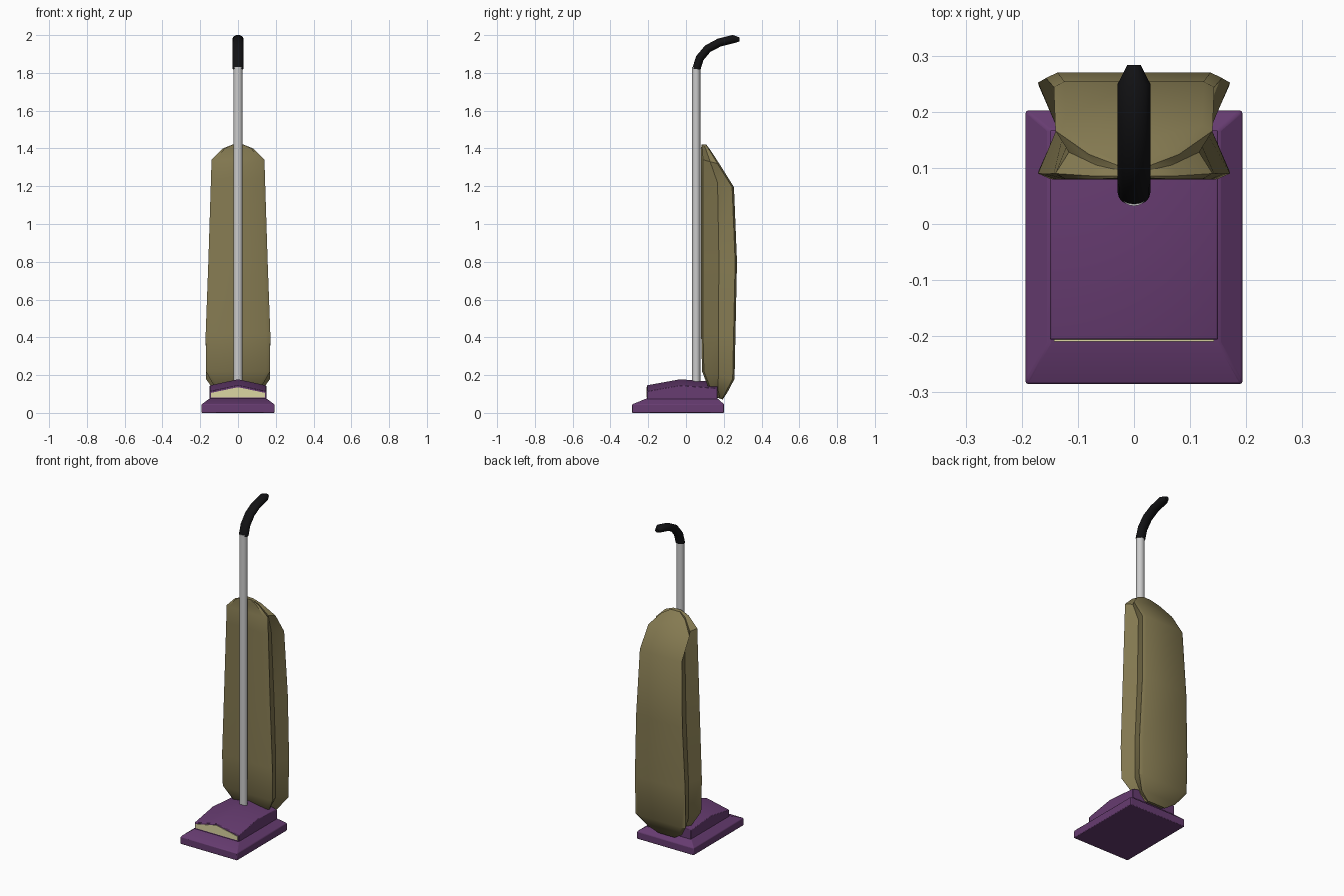
import bpy, math
from mathutils import Vector

if "Cube" in bpy.data.objects:
    bpy.data.objects.remove(bpy.data.objects["Cube"])


def material(name, r, g, b):
    m = bpy.data.materials.new(name)
    m.diffuse_color = (r, g, b, 1)
    m.use_nodes = True
    m.node_tree.nodes["Principled BSDF"].inputs["Base Color"].default_value = m.diffuse_color
    return m


purple = material("purple", 0.135, 0.045, 0.165)
khaki = material("khaki", 0.24, 0.20, 0.085)
cream = material("cream", 0.72, 0.68, 0.36)
black = material("black", 0.006, 0.006, 0.007)


def loft(name, rings, mat=None, smooth=30, bevel=0):
    """Skin closed rings of equal length and cap both ends."""
    n = len(rings[0])
    verts = [p for ring in rings for p in ring]
    faces = [(i * n + j, i * n + (j + 1) % n, (i + 1) * n + (j + 1) % n, (i + 1) * n + j)
             for i in range(len(rings) - 1) for j in range(n)]
    faces += [tuple(reversed(range(n))), tuple(range(len(verts) - n, len(verts)))]
    me = bpy.data.meshes.new(name)
    me.from_pydata(verts, [], faces)
    ob = bpy.data.objects.new(name, me)
    bpy.context.collection.objects.link(ob)
    bpy.ops.object.select_all(action='DESELECT')
    ob.select_set(True)
    bpy.context.view_layer.objects.active = ob
    bpy.ops.object.mode_set(mode='EDIT')
    bpy.ops.mesh.select_all(action='SELECT')
    bpy.ops.mesh.normals_make_consistent(inside=False)
    bpy.ops.object.mode_set(mode='OBJECT')
    if mat:
        me.materials.append(mat)
    if bevel:
        b = ob.modifiers.new("bevel", 'BEVEL')
        b.width, b.segments = bevel, 2
    if smooth:
        bpy.ops.object.shade_smooth_by_angle(angle=math.radians(smooth))
    return ob


def rect(w, y0, y1, z):
    return [(-w, y0, z), (w, y0, z), (w, y1, z), (-w, y1, z)]


# Floor plate with sloped shoulder
loft("base_plate", [rect(0.193, -0.285, 0.202, 0), rect(0.193, -0.285, 0.202, 0.045),
                    rect(0.152, -0.212, 0.168, 0.075)], purple, bevel=0.004)

# Motor housing with a ridged roof: y, side height, ridge height
loft("motor_housing", [[(-0.15, y, 0.06), (0.15, y, 0.06), (0.15, y, s), (0, y, r), (-0.15, y, s)]
                       for y, s, r in [(-0.206, 0.114, 0.146), (-0.03, 0.145, 0.178),
                                       (0.167, 0.13, 0.163)]], purple, bevel=0.003)

# Headlight panel on the housing front
loft("headlight", [[(-0.143, y, 0.082), (0.143, y, 0.082), (0.143, y, 0.106),
                    (0, y, 0.136), (-0.143, y, 0.106)] for y in (-0.209, -0.19)], cream, smooth=0)


def tube_ring(y, z, tilt, rx, rn, n=16):
    """Ellipse whose axis leans from +z towards +y by tilt."""
    out = []
    for k in range(n):
        a = 2 * math.pi * k / n
        s = rn * math.sin(a)
        out.append((rx * math.cos(a), y + s * math.cos(tilt), z - s * math.sin(tilt)))
    return out


# Straight pole
loft("pole", [tube_ring(0.054, z, 0, 0.024, 0.022) for z in (0.12, 1.83)])

# Curved hand grip, tapering at the tip
path = [(0.055, 1.82), (0.073, 1.878), (0.115, 1.928), (0.175, 1.960), (0.25, 1.979), (0.283, 1.977)]
rings = []
for i, (y, z) in enumerate(path):
    a, b = path[max(i - 1, 0)], path[min(i + 1, len(path) - 1)]
    tilt = math.atan2(b[0] - a[0], b[1] - a[1]) if i else 0.12
    tip = i == len(path) - 1
    rings.append(tube_ring(y, z, tilt, 0.012 if tip else 0.029, 0.011 if tip else 0.022))
loft("hand_grip", rings, black, smooth=40)

# Dust bag with pleated sides: front z, front y, back z, back y, half width
stations = [
    (0.080, 0.165, 0.072, 0.195, 0.060),
    (0.130, 0.120, 0.110, 0.220, 0.120),
    (0.220, 0.085, 0.180, 0.257, 0.170),
    (0.420, 0.080, 0.420, 0.262, 0.171),
    (0.800, 0.079, 0.800, 0.270, 0.157),
    (1.240, 0.080, 1.195, 0.254, 0.143),
    (1.340, 0.080, 1.320, 0.176, 0.140),
    (1.400, 0.080, 1.390, 0.130, 0.080),
    (1.420, 0.082, 1.420, 0.108, 0.030),
]
rings = []
for zf, yf, zb, yb, w in stations:
    d = yb - yf
    lip = min(0.01, d * 0.12)
    pinch = w - min(0.034, d * 0.25, w * 0.3)
    half = [(w * 0.87, yf, zf), (w, yf + lip, zf), (pinch, yf + d * 0.5, (zf + zb) / 2),
            (w, yb - lip, zb), (w * 0.87, yb, zb)]
    rings.append(half + [(-x, y, z) for x, y, z in reversed(half)])
loft("dust_bag", rings, khaki, smooth=35)
